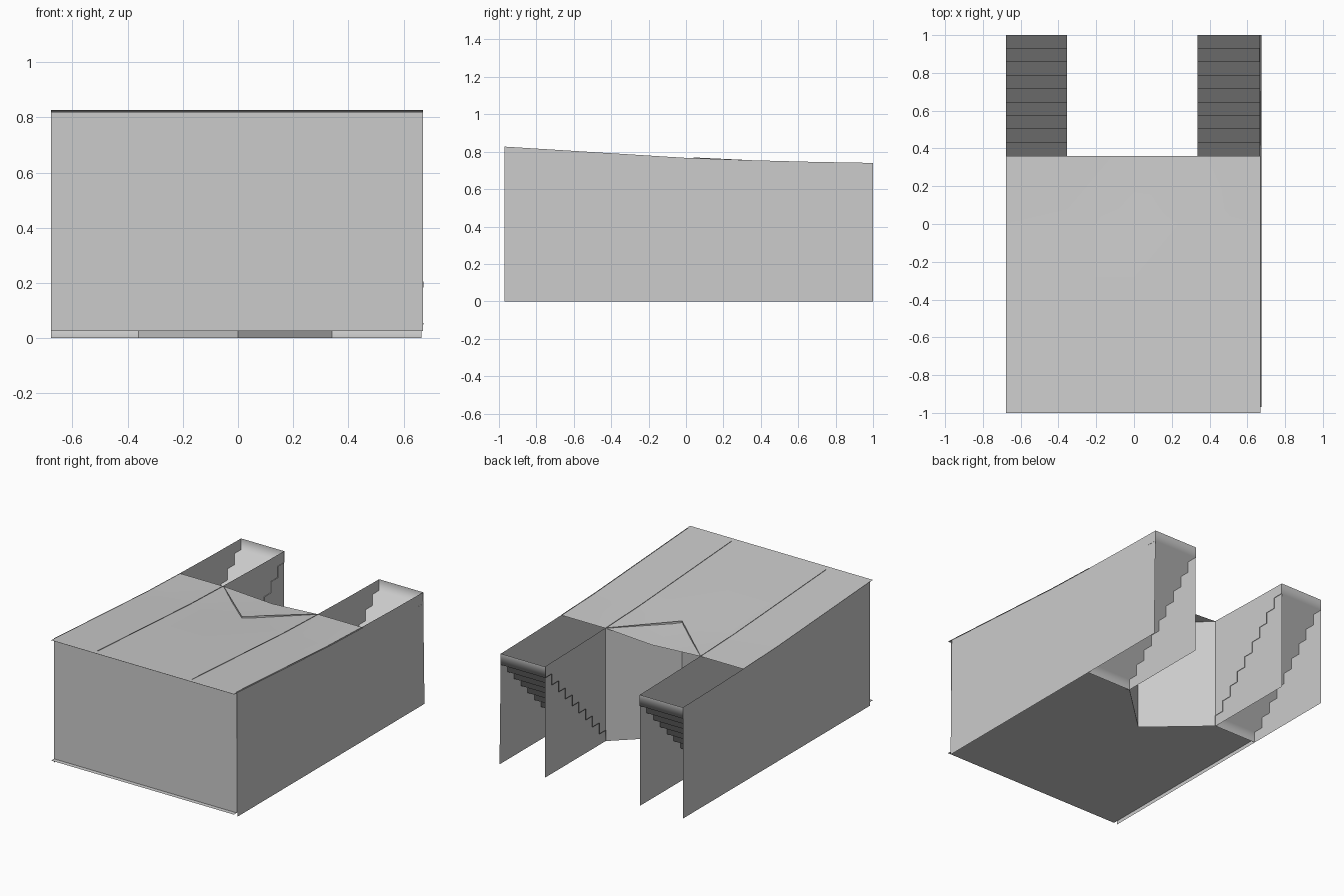
import bpy

cube = bpy.data.objects.get("Cube")
if cube:
    bpy.data.objects.remove(cube)

grey = bpy.data.materials.new("plain grey")
grey.use_nodes = True
colour = (0.6, 0.6, 0.6, 1)
grey.diffuse_color = colour
grey.node_tree.nodes["Principled BSDF"].inputs["Base Color"].default_value = colour

FRONT, BACK, END = -0.97, 0.36, 1.0
LEFT, RIGHT = 0.67, -0.677
FLOOR = 0.025
NOTCH_Y = 0.04


def top_z(y):
    """Height of the wall tops, falling gently to the back."""
    return 0.767 - 0.062 * y if y < 0 else 0.767 - 0.041 * y + 0.014 * y * y


def sheet(name, verts, faces, smooth=False):
    mesh = bpy.data.meshes.new(name)
    mesh.from_pydata(verts, [], faces)
    mesh.materials.append(grey)
    for p in mesh.polygons:
        p.use_smooth = smooth
    obj = bpy.data.objects.new(name, mesh)
    bpy.context.collection.objects.link(obj)
    return obj


def strip(name, path, a, b, smooth=False):
    """Sweep a (y, z) path across from x = a to x = b."""
    verts = [(x, y, z) for y, z in path for x in (a, b)]
    faces = [(2 * i, 2 * i + 1, 2 * i + 3, 2 * i + 2) for i in range(len(path) - 1)]
    return sheet(name, verts, faces, smooth)


def side_wall(name, x_low, x_high, start, facing):
    """Upright wall running back to the stair end."""
    ys = [END, 0.68, BACK] + [y for y in (0.0, -0.5, FRONT) if y < start or start == FRONT]
    outline = [(x_low, start, 0), (x_low, END, 0)] + [(x_high, y, top_z(y)) for y in ys]
    order = range(len(outline))
    return sheet(name, outline, [tuple(order if facing > 0 else reversed(order))])


# Outer walls
side_wall("left_wall", LEFT + 0.004, LEFT - 0.006, FRONT, 1)
side_wall("right_wall", RIGHT, RIGHT, FRONT, -1)
strip("front_wall", [(FRONT, FLOOR), (FRONT, 0.82)], RIGHT, LEFT)

# Stair flights: open zigzag sheets between two walls
STEPS = 9
depth = (END - BACK) / STEPS
rise = top_z(END) / (STEPS + 1)
zigzag = []
for i in range(STEPS + 1):
    y = BACK + i * depth
    zigzag += [(y, i * rise), (y, (i + 1) * rise)]
for side, inner, outer, facing in (("left", 0.34, LEFT - 0.004, -1),
                                   ("right", -0.36, RIGHT, 1)):
    side_wall(side + "_stair_inner_wall", inner, inner, BACK, facing)
    a, b = sorted((inner + facing * 0.004, outer))
    strip(side + "_stairs", zigzag, a, b, True)

# Back wall folded into a notch between the flights
plan = [(0.34, BACK, 0), (0.0, NOTCH_Y, 0.004), (-0.36, BACK, 0)]
verts = [(x, y, z) for x, y, lift in plan for z in (0, top_z(y) + lift)]
sheet("notched_back_wall", verts, [(0, 2, 3, 1), (2, 4, 5, 3)])

# Roof: overhangs the front and sags at the middle of the back edge
cols = (RIGHT, -0.36, 0.0, 0.34, LEFT)
rows = (-1.0, -0.5, 0.0, 0.08, BACK)
verts = []
for y in rows:
    for x in cols:
        sag = 0.02 if x == 0 and y == BACK else 0.008 if x == 0 and y > 0 else 0
        verts.append((x, y, top_z(y) - 0.003 - sag))
n = len(cols)
faces = [(r * n + c, r * n + c + 1, r * n + n + c + 1, r * n + n + c)
         for r in range(len(rows) - 1) for c in range(n - 1)]
sheet("roof", verts, faces, True)

# Floor slab, cut to the same notch
sheet("floor", [(RIGHT, -1, FLOOR), (RIGHT, BACK, FLOOR), (-0.36, BACK, FLOOR),
                (0, NOTCH_Y, FLOOR), (0.34, BACK, FLOOR), (LEFT, BACK, FLOOR),
                (LEFT, -1, FLOOR)], [(0, 1, 2, 3, 4, 5, 6)])
